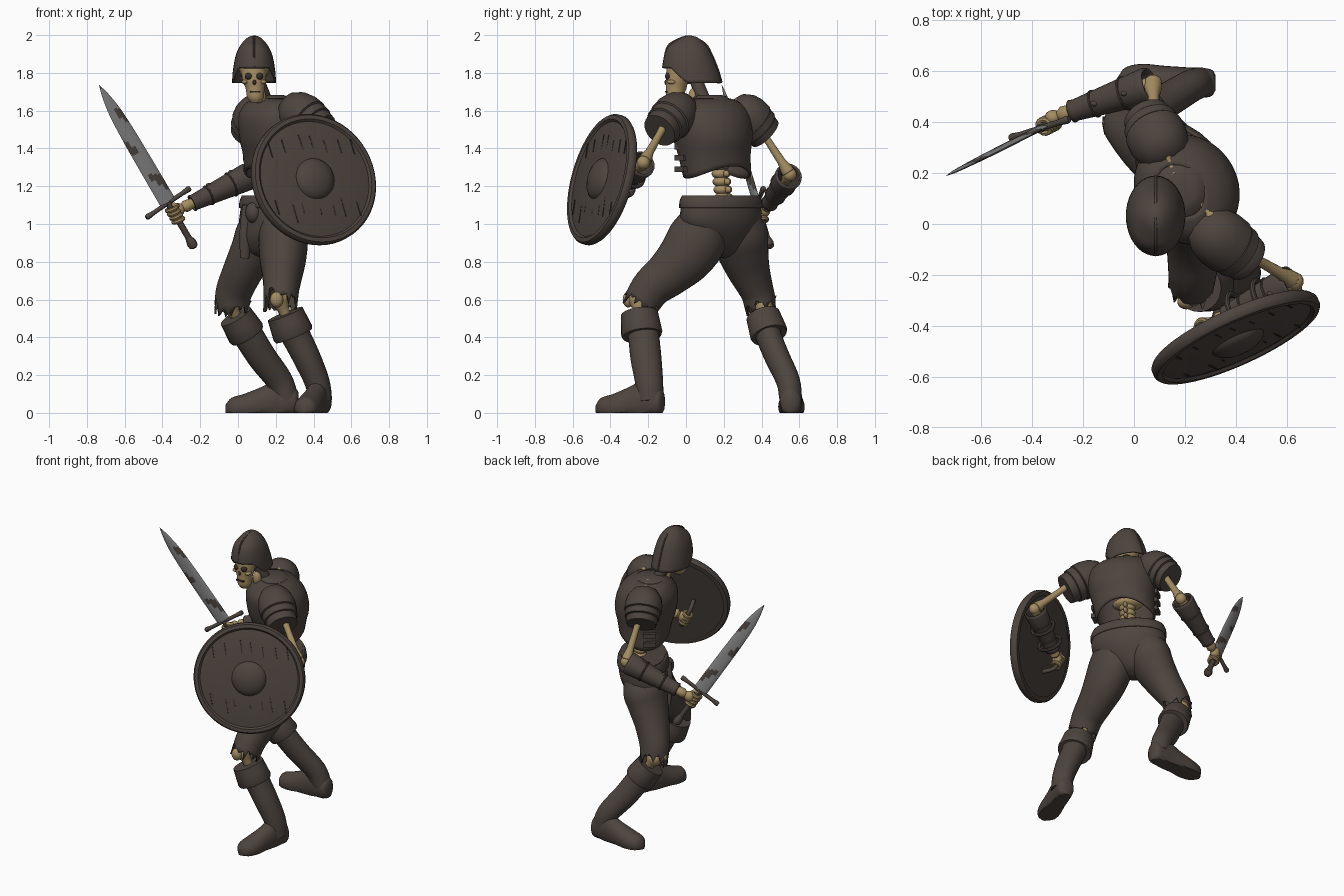
import bpy, bmesh, math, random
from mathutils import Vector as V, Matrix

if "Cube" in bpy.data.objects:
    bpy.data.objects.remove(bpy.data.objects["Cube"])

random.seed(4)

def material(name, rgb):
    m = bpy.data.materials.new(name)
    m.diffuse_color = (*rgb, 1)
    m.use_nodes = True
    m.node_tree.nodes["Principled BSDF"].inputs["Base Color"].default_value = m.diffuse_color
    return m

BROWN = material("dark brown", (0.074, 0.058, 0.049))
DARK = material("deep shadow brown", (0.036, 0.028, 0.023))
BONE = material("old bone", (0.37, 0.265, 0.122))
STEEL = material("dull steel", (0.24, 0.24, 0.245))
UP = V((0, 0, 1))

def finish(name, bm, mat):
    bmesh.ops.recalc_face_normals(bm, faces=bm.faces)
    me = bpy.data.meshes.new(name)
    bm.to_mesh(me)
    bm.free()
    me.materials.append(mat)
    ob = bpy.data.objects.new(name, me)
    bpy.context.collection.objects.link(ob)
    return ob

def spline(secs, k):
    p = [V(s) for s in secs]
    p = [2 * p[0] - p[1]] + p + [2 * p[-1] - p[-2]]
    out = []
    for i in range(1, len(p) - 2):
        a, b, c, d = p[i - 1:i + 3]
        for j in range(k):
            t = j / k
            out.append(0.5 * (2 * b + (c - a) * t + (2 * a - 5 * b + 4 * c - d) * t * t
                              + (3 * b - a - 3 * c + d) * t ** 3))
    return out + [p[-2]]

def loft(name, secs, mat, ref=(0, -1, 0), axis=None, n=28, k=4, cap=True, jag=0, warp=None, thick=0):
    """Skin elliptical rings (x, y, z, side radius, ref radius) along a path."""
    q = spline(secs, k)
    c = [V(s[:3]) for s in q]
    bm = bmesh.new()
    rings = []
    for i, s in enumerate(q):
        t = (V(axis) if axis else c[min(i + 1, len(c) - 1)] - c[max(i - 1, 0)]).normalized()
        u = V(ref)
        u = (u - t * u.dot(t)).normalized()
        v = t.cross(u)
        ring = []
        for j in range(n):
            a = math.tau * j / n
            co = c[i] + v * (s[3] * math.cos(a)) + u * (s[4] * math.sin(a))
            if jag and i == len(q) - 1:
                co += t * random.uniform(-jag * .6, jag)
            ring.append(bm.verts.new(warp(co) if warp else co))
        rings.append(ring)
    for r0, r1 in zip(rings, rings[1:]):
        for j in range(n):
            bm.faces.new((r0[j], r0[(j + 1) % n], r1[(j + 1) % n], r1[j]))
    if cap:
        bm.faces.new(rings[0])
        bm.faces.new(rings[-1])
    ob = finish(name, bm, mat)
    if thick:
        ob.modifiers.new("thickness", 'SOLIDIFY').thickness = thick
    return ob

def lathe(name, base, axis, prof, mat, **kw):
    """Revolve (distance along axis, radius) points."""
    axis = V(axis).normalized()
    ref = (0, -1, 0) if abs(axis.y) < 0.8 else (1, 0, 0)
    return loft(name, [(*(V(base) + axis * d), r, r) for d, r in prof], mat, ref, tuple(axis), k=1, **kw)

def tube(name, pts, r, mat, n=12, **kw):
    return loft(name, [(*p, r, r) for p in pts], mat, (0.3, -0.5, 0.2), n=n, **kw)

def ball(name, p, size, mat, rot=None):
    bm = bmesh.new()
    m = Matrix.Translation(p) @ (rot or Matrix()) @ Matrix.Diagonal((*size, 1))
    bmesh.ops.create_uvsphere(bm, u_segments=20, v_segments=12, radius=1, matrix=m)
    return finish(name, bm, mat)

def box(name, p, size, mat, rot=None):
    bm = bmesh.new()
    m = Matrix.Translation(p) @ (rot or Matrix()) @ Matrix.Diagonal((*size, 1))
    bmesh.ops.create_cube(bm, size=1, matrix=m)
    return finish(name, bm, mat)

def ring(name, p, axis, major, minor, mat, seg=24):
    bpy.ops.mesh.primitive_torus_add(location=p, rotation=V(axis).to_track_quat('Z', 'Y').to_euler(),
                                     major_radius=major, minor_radius=minor, major_segments=seg, minor_segments=8)
    ob = bpy.context.object
    ob.name = name
    ob.data.materials.append(mat)

def bone(name, p, q, r):
    p, q = V(p), V(q)
    prof = [(0, 1.0), (.04, 1.6), (.1, 1.5), (.2, 1.05), (.5, .9), (.8, 1.05), (.9, 1.5), (.96, 1.6), (1, 1.0)]
    lathe(name, p, q - p, [(d * (q - p).length, r * s) for d, s in prof], BONE, n=14)

# Body directions: the torso is turned towards the sword side
F, L = V((-.82, -.58, 0)).normalized(), V((.58, -.82, 0)).normalized()
body = Matrix((L, -F, UP)).transposed().to_4x4()

# Skull
ball("skull", (.085, .02, 1.83), (.08, .1, .09), BONE)
loft("face", [(.085, -.03, 1.85, .066, .07), (.085, -.045, 1.77, .064, .062), (.09, -.052, 1.72, .05, .054),
              (.093, -.06, 1.67, .044, .045), (.095, -.06, 1.643, .028, .03)], BONE, axis=(0, 0, 1))
for sx in (-1, 1):
    ball("eye_socket", (.085 + sx * .028, -.095, 1.782), (.021, .016, .018), DARK)
    ball("cheekbone", (.085 + sx * .048, -.075, 1.752), (.018, .026, .012), BONE)
ball("nose_hole", (.087, -.104, 1.75), (.01, .01, .014), DARK)
box("mouth", (.09, -.1, 1.7), (.055, .022, .01), DARK)
tube("neck", [(.18, .14, 1.58), (.14, .09, 1.67), (.1, .05, 1.77)], .036, BROWN)
ball("throat", (.12, .04, 1.67), (.028, .028, .05), BONE)

# Helmet, lower at the back and open over the face
def brow(v):
    f = min(max(-v.y / .08, 0), 1)
    return V((v.x, v.y, v.z + (2 - v.z) * .31 * f))
loft("helmet", [(.085, .032, 1.747, .117, .158), (.085, .025, 1.82, .111, .143), (.085, .018, 1.9, .095, .117),
                (.085, .02, 1.955, .066, .08), (.085, .02, 1.988, .033, .04), (.085, .02, 1.998, .004, .004)],
     BROWN, axis=(0, 0, 1), n=40, cap=False, warp=brow, thick=.008)
tube("helmet_ridge", [(.085, -.122, 1.83), (.085, -.101, 1.931), (.085, -.06, 1.969), (.085, .02, 1.994),
                      (.085, .1, 1.956), (.085, .135, 1.9), (.085, .168, 1.82), (.085, .189, 1.75)], .005, BROWN)

# Cuirass with arched lower edge, spine and ribs
def arch(v):
    d = (v - V((.2, .16, 0))).dot(F) / .18
    return v + UP * (max(0, 1.42 - v.z) * .42 * d * d)
loft("cuirass", [(.205, .165, 1.24, .19, .16), (.21, .15, 1.36, .2, .178), (.21, .14, 1.47, .22, .197),
                 (.2, .13, 1.57, .22, .187), (.19, .13, 1.635, .18, .14), (.18, .13, 1.665, .11, .09)],
     BROWN, ref=F, axis=(0, 0, 1), n=40, cap=False, warp=arch, thick=.012)
lathe("cuirass_collar", (.178, .13, 1.655), UP, [(0, .11), (.02, .085), (.028, .06)], BROWN)
for i in range(6):
    p = V((.215, .2, 1.14)) - V((.002, .005, -.042)) * i
    ball("vertebra", p, (.052, .045, .03), BONE, body)
    ball("vertebra_spur", p - F * .045, (.014, .025, .018), BONE, body)
ball("rib_stub", (.2, .18, 1.34), (.1, .07, .035), BONE, body)
for s in (-1, 1):
    for i in range(3):
        box("side_buckle", V((.2, .15, 1.29 + i * .06)) + L * s * .2 + F * .02, (.03, .08, .03), BROWN, body)
bone("collar_bone", (.3, .03, 1.64), (.24, .11, 1.655), .014)
bone("collar_bone", (.13, .27, 1.64), (.16, .19, 1.66), .014)

# Pauldrons: domed plate followed by two overlapping lames
for a, b in (((.25, .01, 1.645), (.445, -.14, 1.495)), ((.135, .25, 1.645), (.05, .42, 1.478))):
    d = V(b) - V(a)
    n = d.length
    lathe("pauldron", a, d, [(0, .03), (.08 * n, .075), (.25 * n, .106), (.45 * n, .119), (.64 * n, .118),
          (.655 * n, .108), (.67 * n, .112), (.82 * n, .109), (.83 * n, .098), (.85 * n, .101), (n, .094), (n, .08)], BROWN)

# Arms with flared vambraces, both running elbow to wrist
def arm(side, sh, el, wr):
    bone(side + "_upper_arm_bone", sh, el, .022)
    ball(side + "_elbow", el, (.036, .036, .036), BONE)
    bone(side + "_forearm_bone", el, wr, .02)
    e, d = V(el), V(wr) - V(el)
    n = d.length
    lathe(side + "_vambrace", e, d, [(.03 * n, .07), (.07 * n, .073), (.3 * n, .064), (.6 * n, .052),
          (.82 * n, .043), (.86 * n, .046)], BROWN, cap=False, thick=.01)
    for t, r in ((.3, .064), (.62, .051)):
        ring(side + "_vambrace_strap", e + d * t, d, r, .006, BROWN)
        ball(side + "_strap_buckle", e + d * t + UP * r, (.016, .012, .014), BROWN)
    ball(side + "_palm", V(wr) + d.normalized() * .025, (.034, .03, .036), BONE)

arm("right", (.085, .33, 1.6), (.075, .55, 1.262), (-.295, .425, 1.085))
arm("left", (.36, -.07, 1.6), (.63, -.225, 1.325), (.32, -.385, 1.165))

# Sword, held in curled fingers
P, T = V((-.24, .44, .89)), V((-.735, .19, 1.735))
D = (T - P).normalized()
G = V((.22, .07, .15))
G = (G - D * G.dot(D)).normalized()
N = D.cross(G)
blade = loft("sword_blade", [(*(P + (T - P) * t), w, h) for t, w, h in
             ((.26, .046, .01), (.45, .045, .01), (.65, .043, .01), (.82, .036, .008), (.93, .02, .006), (1, .001, .001))],
             STEEL, ref=N, axis=tuple(D), n=12, k=14)
blade.data.materials.append(BROWN)
for f in blade.data.polygons:
    s, w = (f.center - P).dot(D), (f.center - P).dot(G)
    if math.sin(s * 30 + w * 30 + 2) + math.sin(s * 14 + w * 45 + 1) > 1.0:
        f.material_index = 1
tube("sword_grip", [P, P + D * .27], .017, BROWN, k=1)
lathe("sword_pommel", P - D * .02, D, [(0, .012), (.008, .024), (.03, .027), (.05, .022), (.07, .016)], BROWN)
gc = P + D * .265
lathe("sword_guard", gc - G * .145, G, [(0, .012), (.01, .016), (.05, .012), (.24, .012), (.28, .016), (.29, .012)], BROWN)
for i in range(4):
    ring("sword_finger", P + D * (.155 + .024 * i), D + G * .15, .027, .012, BONE, 16)
tube("sword_thumb", [(-.31, .43, 1.08), (-.33, .38, 1.1), (-.37, .385, 1.1)], .012, BONE)

# Shield: board, raised rim, boss, wood cracks and arm straps
C, SN = V((.40, -.445, 1.235)), V((.40, -.88, .25)).normalized()
SX = V((.91, .414, 0)).normalized()
SY = SN.cross(SX)
srot = Matrix((SX, SY, SN)).transposed().to_4x4()
lathe("shield_board", C, SN, [(-.018, .005), (-.018, .33), (.008, .335), (.016, .3), (.022, .12), (.022, .005)], BROWN, n=56)
lathe("shield_rim", C, SN, [(-.026, .318), (-.026, .346), (-.014, .356), (.012, .356), (.024, .347), (.026, .325),
                            (.014, .314)], BROWN, n=56, cap=False)
lathe("shield_boss", C, SN, [(.018, .112), (.03, .107), (.045, .09), (.057, .062), (.063, .03), (.065, .003)], BROWN)
tilt = srot @ Matrix.Rotation(.2, 4, 'Z')
for i in range(-3, 4):
    for s in (-1, 1):
        x, y = i * .075 + random.uniform(-.02, .02), s * random.uniform(.15, .2)
        box("wood_crack", C + SX * x + SY * y + SN * .0185, (.007, random.uniform(.06, .11), .004), DARK, tilt)
el, wr = V((.63, -.225, 1.325)), V((.32, -.385, 1.165))
for t in (.4, .72):
    ring("shield_arm_strap", el.lerp(wr, t), wr - el, .072, .011, BROWN)
hp = wr + (wr - el).normalized() * .045
across = SN.cross(wr - el).normalized()
tube("shield_handle", [hp + across * .1 + SN * .07, hp + across * .06, hp - across * .06, hp - across * .1 + SN * .07], .014, BROWN)
for i in range(4):
    ring("shield_finger", hp + across * (i - 1.5) * .023, across, .026, .011, BONE, 16)

# Trousers with ragged hems, belt and hanging gear
loft("trouser_seat", [(.2, .185, 1.15, .22, .14), (.2, .185, 1.08, .238, .155), (.19, .185, 1.0, .235, .155),
                      (.165, .19, .92, .185, .135), (.15, .195, .85, .1, .09), (.15, .195, .82, .03, .03)], BROWN, ref=F, axis=(0, 0, 1))
loft("belt", [(.2, .185, 1.085, .245, .165), (.2, .185, 1.12, .243, .162), (.2, .185, 1.15, .23, .15)], BROWN, ref=F,
     axis=(0, 0, 1), cap=False, thick=.015)
loft("left_trouser_leg", [(.245, .13, 1.08, .11, .11), (.24, .07, .94, .13, .155), (.238, 0, .83, .125, .148), (.235, -.09, .74, .108, .125),
                          (.23, -.18, .665, .096, .108), (.225, -.235, .585, .09, .098)], BROWN, n=36, cap=False, jag=.055, thick=.01)
loft("right_trouser_leg", [(.17, .25, 1.08, .1, .1), (.12, .28, .95, .13, .15), (.08, .3, .86, .12, .138), (.03, .33, .76, .107, .115),
                           (-.02, .375, .645, .097, .09), (-.03, .395, .57, .092, .085)], BROWN, n=36, cap=False, jag=.055, thick=.01)
ball("belt_pouch", (.08, .085, 1.06), (.045, .04, .055), BROWN, body)
loft("hanging_sheath", [(.05, .13, 1.1, .028, .02), (.04, .14, .95, .032, .02), (.035, .155, .82, .024, .016)], BROWN)

# Knees, boots with folded cuffs, and feet
def lower_leg(side, knee, cap, shaft, heel, toe, c):
    ball(side + "_knee", knee, (.05, .05, .05), BONE)
    ball(side + "_kneecap", cap, (.035, .03, .042), BONE)
    top, ankle = V(shaft[0][:3]), V(shaft[-1][:3])
    bone(side + "_shin_bone", knee, top.lerp(ankle, .3), .03)
    loft(side + "_boot_shaft", shaft, BROWN)
    d = top.lerp(ankle, .3) - top
    prof = ((0, .085), (0, .101), (.05, .106), (.11, .112), (.125, .106), (.125, .08))
    lathe(side + "_boot_cuff", top - d * .1, d, [(a, r * c) for a, r in prof], BROWN)
    h, t = V(heel), V(toe)
    prof = ((0, .06, .03, .05), (.06, .06, .055, .075), (.3, .065, .06, .105), (.52, .045, .064, .09),
            (.75, .03, .07, .07), (.92, .025, .055, .055), (1, .02, .015, .025))
    loft(side + "_boot_foot", [(*(h.lerp(t, s) + UP * z), a, b) for s, z, a, b in prof], BROWN, ref=(0, 0, 1),
         axis=tuple(t - h), warp=lambda v: V((v.x, v.y, max(v.z, 0))))

lower_leg("left", (.22, -.255, .6), (.205, -.305, .6),
          [(.255, -.245, .51, .09, .095), (.305, -.225, .41, .078, .083), (.365, -.212, .29, .073, .082),
           (.42, -.195, .16, .066, .074), (.437, -.19, .06, .062, .07)], (.45, -.12, 0), (.345, -.475, 0), .98)
lower_leg("right", (-.045, .41, .57), (-.09, .395, .585),
          [(-.005, .412, .5, .085, .075), (.06, .44, .4, .08, .068), (.13, .485, .29, .077, .066),
           (.22, .54, .17, .07, .063), (.26, .555, .07, .062, .06)], (.32, .553, 0), (-.065, .56, 0), .9)

# Smooth shading that keeps hard edges
for ob in bpy.data.objects:
    ob.select_set(True)
    bpy.context.view_layer.objects.active = ob
bpy.ops.object.shade_smooth_by_angle(angle=math.radians(40))
